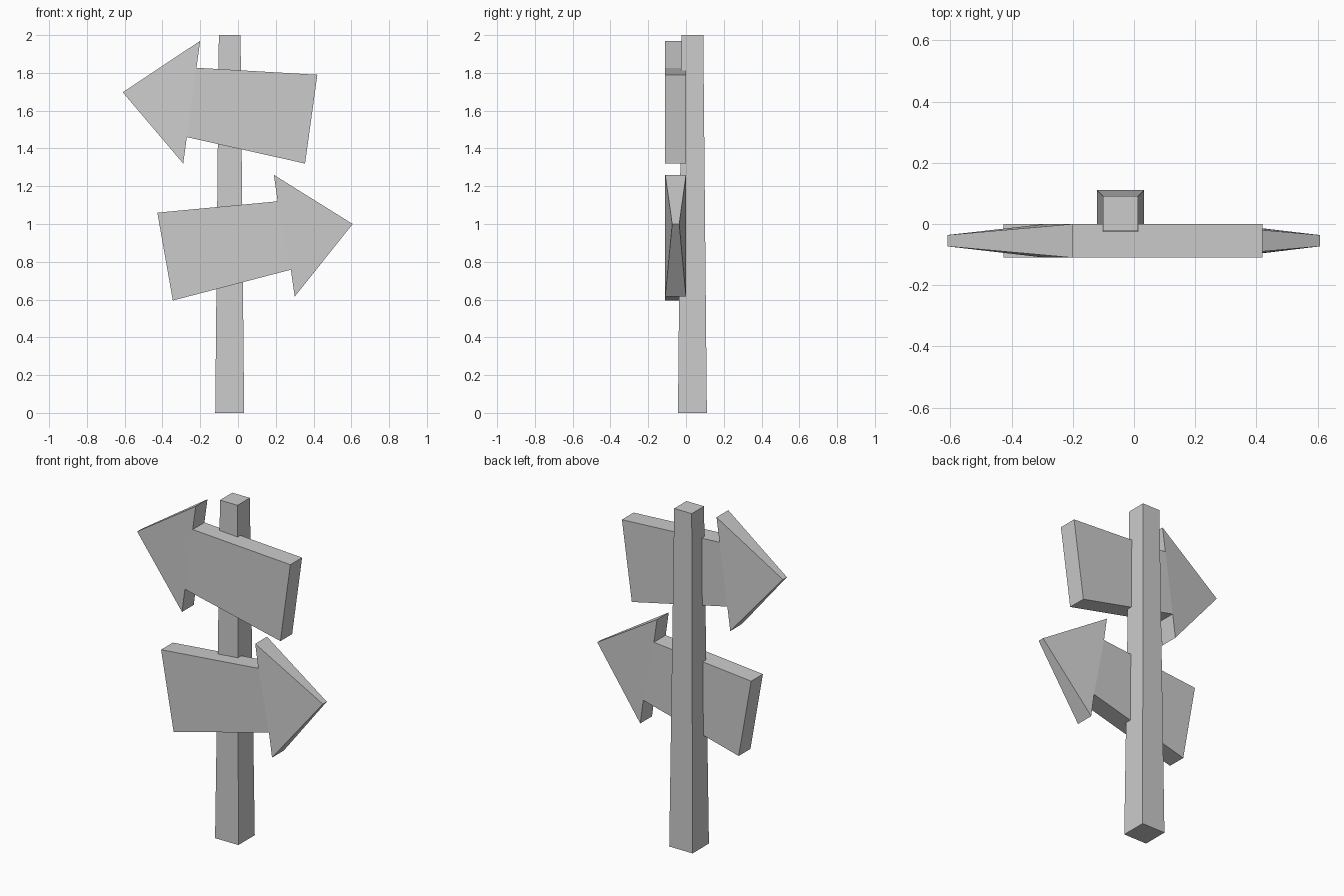
import bpy, bmesh

if "Cube" in bpy.data.objects:
    bpy.data.objects.remove(bpy.data.objects["Cube"])


def finish(name, bm):
    bmesh.ops.recalc_face_normals(bm, faces=bm.faces)
    mesh = bpy.data.meshes.new(name)
    bm.to_mesh(mesh)
    bm.free()
    obj = bpy.data.objects.new(name, mesh)
    bpy.context.collection.objects.link(obj)
    return obj


def arrow(name, outline):
    """Arrow board: outline (x, z) starts at the tip, which is thinner."""
    bm = bmesh.new()
    sides = []
    for y, tip_y in ((-0.11, -0.073), (0.0, -0.036)):
        vs = [bm.verts.new((x, tip_y if i == 0 else y, z))
              for i, (x, z) in enumerate(outline)]
        bm.faces.new([vs[i] for i in (0, 1, 2, 5, 6)])   # head
        bm.faces.new(vs[2:6])                            # board
        sides.append(vs)
    front, back = sides
    n = len(outline)
    for i in range(n):                                   # rim
        j = (i + 1) % n
        bm.faces.new((front[i], front[j], back[j], back[i]))
    return finish(name, bm)


# Tapered square post
bm = bmesh.new()
bmesh.ops.create_cube(bm, size=1)
for v in bm.verts:
    top = v.co.z > 0
    half = 0.0575 if top else 0.0765
    v.co = (-0.044 + (half if v.co.x > 0 else -half),
            0.034 + (half if v.co.y > 0 else -half),
            2.0 if top else 0.0)
finish("post", bm)

# Crooked arrow boards: tip, barb, neck, end, end, neck, barb
arrow("upper_arrow", [(-0.61, 1.697), (-0.20, 1.97), (-0.22, 1.827), (0.42, 1.79),
                      (0.355, 1.32), (-0.271, 1.46), (-0.29, 1.32)])
arrow("lower_arrow", [(0.607, 1.0), (0.19, 1.26), (0.21, 1.12), (-0.427, 1.06),
                      (-0.345, 0.595), (0.28, 0.758), (0.30, 0.615)])
